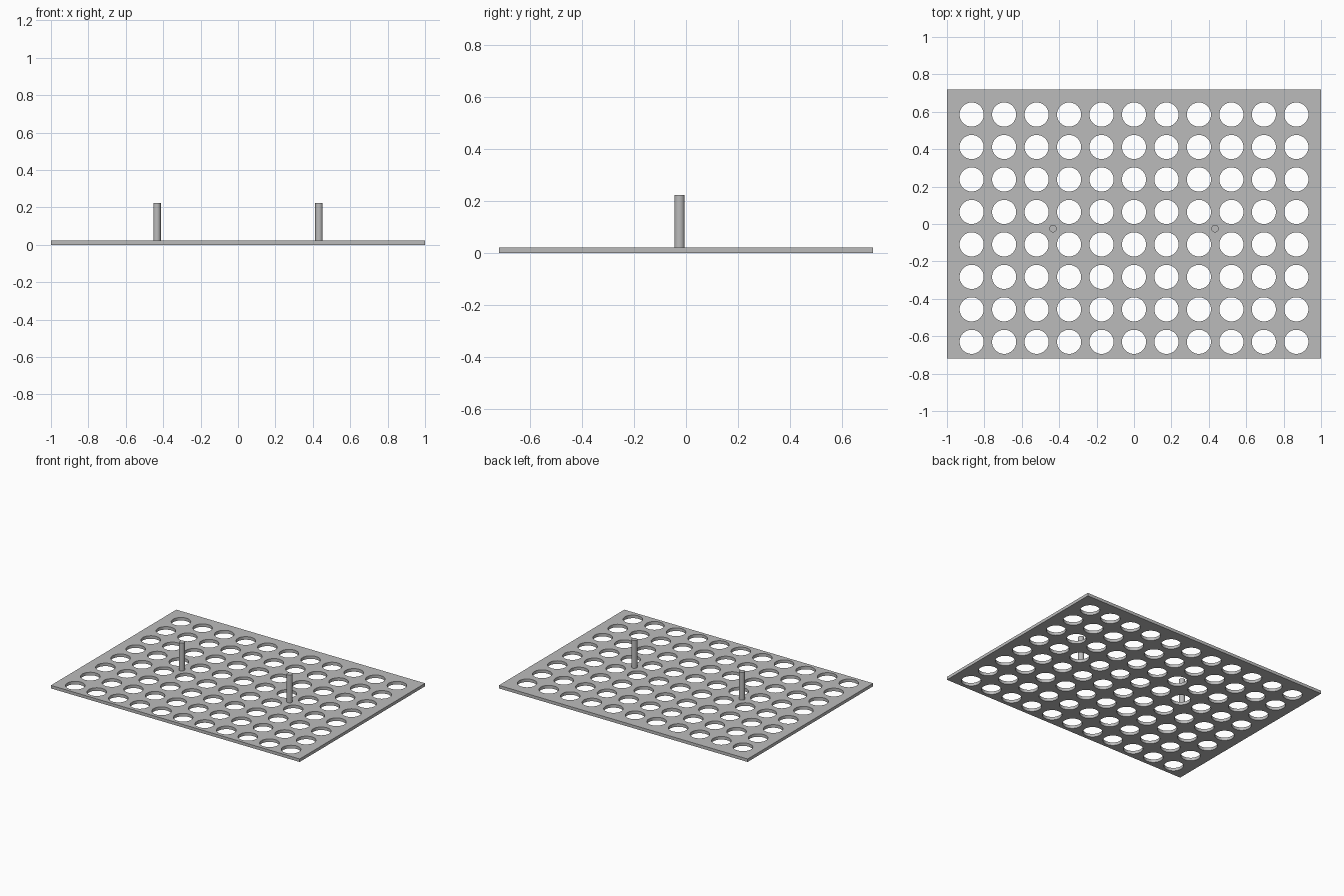
import bpy, bmesh, math

if "Cube" in bpy.data.objects:
    bpy.data.objects.remove(bpy.data.objects["Cube"], do_unlink=True)

HALF_X, HALF_Y, THICK = 1.0, 0.72, 0.022
PITCH, HOLE_R = 0.1736, 0.0645
COLS, ROWS, FIRST_Y = 11, 8, -0.63
PEG_X, PEG_Y, PEG_R, PEG_TOP = 0.433, -0.025, 0.02, 0.224

# Grey material shared by all parts
grey = bpy.data.materials.new("plain_grey")
grey.use_nodes = True
colour = (0.5, 0.5, 0.5, 1)
grey.diffuse_color = colour
grey.node_tree.nodes["Principled BSDF"].inputs["Base Color"].default_value = colour


def finish(name, bm):
    mesh = bpy.data.meshes.new(name)
    bmesh.ops.recalc_face_normals(bm, faces=bm.faces)
    bm.to_mesh(mesh)
    bm.free()
    mesh.materials.append(grey)
    obj = bpy.data.objects.new(name, mesh)
    bpy.context.collection.objects.link(obj)
    bpy.ops.object.select_all(action='DESELECT')
    obj.select_set(True)
    bpy.context.view_layer.objects.active = obj
    bpy.ops.object.shade_smooth_by_angle(angle=math.radians(35))
    return obj


def circle(cx, cy, r, n=48):
    return [(cx + r * math.cos(math.tau * i / n), cy + r * math.sin(math.tau * i / n))
            for i in range(n)]


# Perforated plate: filled outline with round holes, given thickness
outline = bpy.data.curves.new("plate_outline", 'CURVE')
outline.dimensions = '2D'
outline.fill_mode = 'BOTH'
outline.extrude = THICK / 2
loops = [[(-HALF_X, -HALF_Y), (HALF_X, -HALF_Y), (HALF_X, HALF_Y), (-HALF_X, HALF_Y)]]
for col in range(COLS):
    for row in range(ROWS):
        loops.append(circle((col - (COLS - 1) / 2) * PITCH, FIRST_Y + row * PITCH, HOLE_R))
for loop in loops:
    spline = outline.splines.new('POLY')
    spline.points.add(len(loop) - 1)
    for point, (x, y) in zip(spline.points, loop):
        point.co = (x, y, THICK / 2, 1)
    spline.use_cyclic_u = True

helper = bpy.data.objects.new("plate_outline", outline)
bpy.context.collection.objects.link(helper)
bm = bmesh.new()
bm.from_mesh(helper.to_mesh())
helper.to_mesh_clear()
bpy.data.objects.remove(helper, do_unlink=True)
bmesh.ops.remove_doubles(bm, verts=bm.verts, dist=0.0005)
low = min(v.co.z for v in bm.verts)
bmesh.ops.translate(bm, verts=bm.verts, vec=(0, 0, -low))
finish("perforated_plate", bm)

# Two upright pegs
for side, name in ((-1, "right_peg"), (1, "left_peg")):
    bm = bmesh.new()
    bmesh.ops.create_cone(bm, cap_ends=True, segments=32, radius1=PEG_R, radius2=PEG_R,
                          depth=PEG_TOP - THICK)
    peg = finish(name, bm)
    peg.location = (side * PEG_X, PEG_Y, (PEG_TOP + THICK) / 2)
